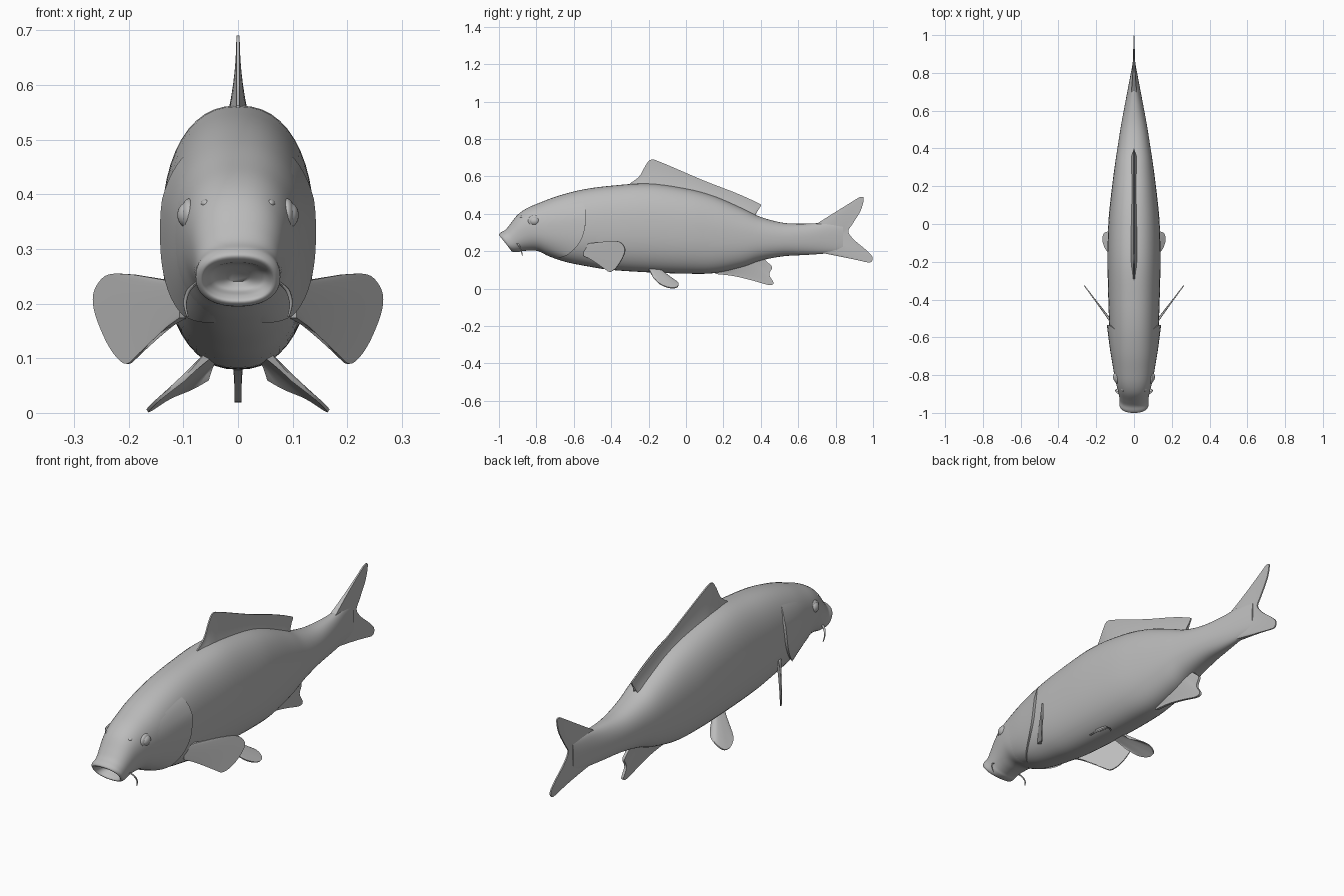
import bpy
import bmesh
from math import sin, cos, radians, copysign, tau
from mathutils import Vector

old = bpy.data.objects.get("Cube")
if old:
    bpy.data.objects.remove(old, do_unlink=True)

GREY = (0.5, 0.5, 0.5, 1)
skin_grey = bpy.data.materials.new("skin_grey")
skin_grey.use_nodes = True
skin_grey.diffuse_color = GREY
skin_grey.node_tree.nodes["Principled BSDF"].inputs["Base Color"].default_value = GREY


def spline(rows, steps):
    """Pass a smooth curve through rows of numbers of any length."""
    rows = [Vector(r) for r in rows]
    out = []
    for i in range(len(rows) - 1):
        a, b = rows[max(i - 1, 0)], rows[i]
        c, d = rows[i + 1], rows[min(i + 2, len(rows) - 1)]
        for k in range(steps):
            t = k / steps
            out.append(b + (c - a) * (t / 2)
                       + (a * 2 - b * 5 + c * 4 - d) * (t * t / 2)
                       + (b * 3 - a - c * 3 + d) * (t * t * t / 2))
    return out + [rows[-1]]


def finish(name, bm, mirror=False):
    bmesh.ops.recalc_face_normals(bm, faces=bm.faces)
    mesh = bpy.data.meshes.new(name)
    bm.to_mesh(mesh)
    bm.free()
    mesh.materials.append(skin_grey)
    mesh.shade_smooth()
    mesh.set_sharp_from_angle(angle=radians(50))
    obj = bpy.data.objects.new(name, mesh)
    bpy.context.collection.objects.link(obj)
    if mirror:
        obj.modifiers.new("both_sides", 'MIRROR').use_mirror_merge = False
    return obj


def loft(name, rings, mirror=False):
    """Skin a closed tube through equal-length rings and cap both ends."""
    bm = bmesh.new()
    loops = [[bm.verts.new(p) for p in ring] for ring in rings]
    count = len(loops[0])
    for low, high in zip(loops, loops[1:]):
        for i in range(count):
            j = (i + 1) % count
            bm.faces.new((low[i], low[j], high[j], high[i]))
    bm.faces.new(loops[0])
    bm.faces.new(loops[-1])
    return finish(name, bm, mirror)


def fin(name, stations, normal, root, tip, mirror=False):
    """Blade through (root point, tip point) stations, thinning to its edge."""
    normal = Vector(normal).normalized()
    rings = []
    for row in spline([(*a, *b) for a, b in stations], 5):
        a, b = Vector(row[:3]), Vector(row[3:])
        ts = [k / 7 for k in range(8)]
        side = [(a.lerp(b, t), normal * (tip + (root - tip) * (1 - t) ** 2)) for t in ts]
        rings.append([p + n for p, n in side] + [p - n for p, n in reversed(side)])
    return loft(name, rings, mirror)


def section(row, angle, lift=0.0):
    """Point on one rounded, possibly slanted, body section."""
    yt, zt, yb, zb, w = row
    c, s = (copysign(abs(v) ** 0.87, v) for v in (cos(angle), sin(angle)))
    h = (s + 1) / 2
    return Vector((w * c + lift * cos(angle), yb + (yt - yb) * h,
                   zb + (zt - zb) * h + lift * sin(angle)))


# Body with open mouth: top y, top z, bottom y, bottom z, half width
body_rows = spline([
    (-.93, .262, -.9, .24, .02),
    (-.95, .272, -.905, .225, .045),
    (-.985, .276, -.925, .215, .058),
    (-1, .287, -.935, .204, .067),
    (-.99, .3, -.925, .196, .077),
    (-.965, .315, -.9, .195, .076),
    (-.94, .345, -.88, .2, .079),
    (-.9, .395, -.84, .203, .088),
    (-.85, .43, -.79, .2, .1),
    (-.78, .46, -.73, .172, .112),
    (-.68, .497, -.64, .142, .124),
    (-.55, .53, -.52, .118, .131),
    (-.4, .55, -.4, .1, .136),
    (-.2, .562, -.2, .087, .14),
    (0, .535, 0, .08, .136),
    (.15, .495, .15, .083, .122),
    (.3, .43, .3, .115, .103),
    (.4, .383, .4, .15, .088),
    (.52, .352, .52, .173, .069),
    (.64, .347, .64, .18, .047),
    (.75, .352, .75, .188, .026),
    (.84, .34, .84, .2, .009),
], 5)
SIDES = 48
loft("body", [[section(r, tau * i / SIDES) for i in range(SIDES)] for r in body_rows])


def row_at(y):
    """Body section whose middle lies at y."""
    mid = lambda r: (r[0] + r[2]) / 2
    for a, b in zip(body_rows[20:], body_rows[21:]):
        if mid(a) <= y <= mid(b):
            return a.lerp(b, (y - mid(a)) / (mid(b) - mid(a)))


# Gill covers: raised cheek plates with a curved free rear edge
rings = []
ANGLES = 24
for i in range(ANGLES + 1):
    angle = radians(-75 + 120 * i / ANGLES)
    s = sin(angle)
    edge = -.53 - .12 * (s - .3) ** 2
    fade = min(1, 4 * i / ANGLES, 4 * (ANGLES - i) / ANGLES)
    outer, inner = [], []
    for k in range(11):
        t = k / 10
        row = row_at(-.78 + (edge + .78) * t)
        outer.append(section(row, angle, .013 * fade * t ** 1.5 - .001))
        inner.append(section(row, angle, -.012))
    rings.append(outer + inner[::-1])
loft("gill_covers", rings, mirror=True)


# Fins on the centre line
def centre_fin(name, pairs, root, tip):
    fin(name, [((0, *a), (0, *b)) for a, b in pairs], (1, 0, 0), root, tip)


centre_fin("dorsal_fin", [
    ((-.3, .53), (-.3, .562)), ((-.25, .53), (-.25, .6)),
    ((-.21, .53), (-.215, .66)), ((-.17, .53), (-.185, .69)),
    ((-.1, .53), (-.12, .67)), ((.1, .48), (.09, .58)),
    ((.25, .42), (.27, .51)), ((.33, .39), (.38, .46)),
    ((.35, .37), (.4, .443)), ((.36, .36), (.37, .41)),
], .022, .003)
centre_fin("tail_fin", [
    ((.68, .335), (.925, .488)), ((.72, .32), (.95, .485)),
    ((.74, .3), (.935, .42)), ((.76, .28), (.89, .345)),
    ((.77, .265), (.868, .305)), ((.76, .25), (.9, .26)),
    ((.75, .235), (.965, .205)), ((.73, .22), (.997, .168)),
    ((.72, .205), (.985, .14)), ((.68, .2), (.93, .15)),
], .016, .003)
centre_fin("anal_fin", [
    ((.14, .11), (.16, .078)), ((.2, .11), (.25, .068)),
    ((.25, .13), (.35, .045)), ((.3, .15), (.44, .02)),
    ((.33, .16), (.468, .03)), ((.36, .17), (.445, .075)),
    ((.38, .18), (.46, .115)), ((.4, .18), (.43, .145)),
], .018, .006)

# Pectoral fins, swept back from behind the gill covers
tips = [(.19, .253), (.235, .253), (.258, .23), (.263, .2), (.252, .16),
        (.23, .115), (.205, .09), (.185, .103), (.155, .14)]
swept = lambda x, z: (x, -.53 + 1.33 * (x - .11), z)
fin("pectoral_fins", [(swept(.1, .238 - .008 * i), swept(*p)) for i, p in enumerate(tips)],
    (.8, -.6, 0), .009, .003, mirror=True)

# Pelvic fins, splayed out under the belly
tips = [(.1, -.175, .06), (.145, -.14, .025), (.165, -.09, .005), (.158, -.05, .007),
        (.125, -.04, .028), (.085, -.06, .045), (.055, -.1, .062)]
fin("pelvic_fins", [((.045, -.205 + .012 * i, .115 - .002 * i), p) for i, p in enumerate(tips)],
    (.6, 0, .8), .009, .003, mirror=True)


# Eyes and nostrils
def bead(name, place, size):
    bm = bmesh.new()
    bmesh.ops.create_uvsphere(bm, u_segments=24, v_segments=16, radius=1)
    bmesh.ops.scale(bm, vec=size, verts=bm.verts)
    bmesh.ops.translate(bm, vec=place, verts=bm.verts)
    finish(name, bm, mirror=True)


bead("eyelids", (.09, -.81, .362), (.014, .035, .03))
bead("eyes", (.093, -.81, .362), (.018, .026, .023))
bead("nostrils", (.058, -.873, .383), (.01, .014, .008))

# Barbels hanging from the mouth corners
path = spline([(.072, -.9, .24), (.09, -.89, .225), (.097, -.88, .2), (.092, -.875, .175)], 4)
rings = []
for i, p in enumerate(path):
    r = .006 * (1 - .8 * i / len(path))
    rings.append([p + Vector((r * cos(tau * k / 8), r * sin(tau * k / 8), 0)) for k in range(8)])
loft("barbels", rings, mirror=True)
